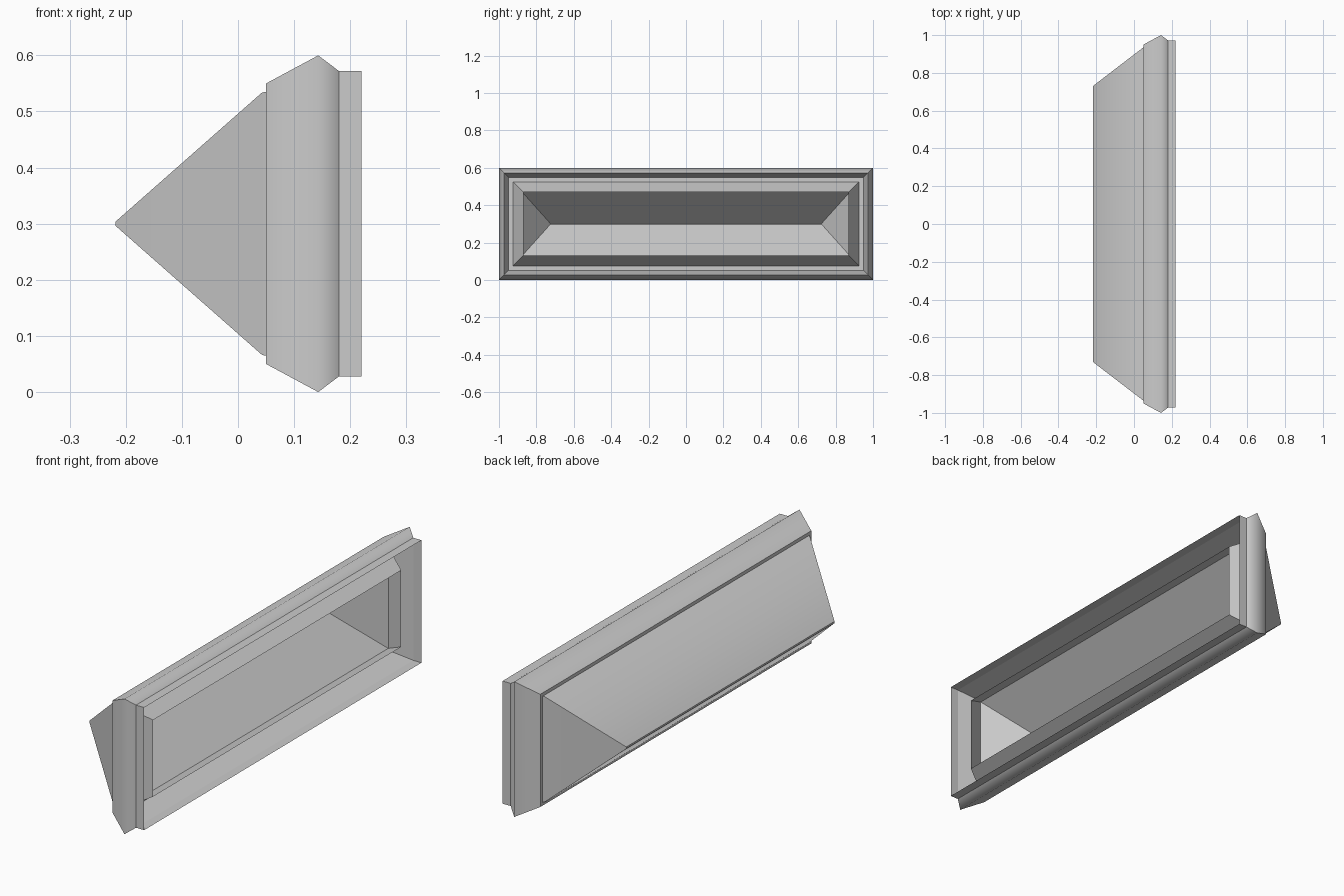
import bpy, bmesh

if "Cube" in bpy.data.objects:
    bpy.data.objects.remove(bpy.data.objects["Cube"])

MID_Z = 0.3
SPAN = 0.7  # half-length minus half-height of every frame ring


def ring(x, hz, hy=None):
    hy = hz + SPAN if hy is None else hy
    return [(x, -hy, MID_Z - hz), (x, hy, MID_Z - hz),
            (x, hy, MID_Z + hz), (x, -hy, MID_Z + hz)]


def loft(name, rings, cap=False, closed=False, soft=()):
    """Skin rectangular rings along x; soft rings are shaded smooth."""
    bm = bmesh.new()
    loops = [[bm.verts.new(p) for p in r] for r in rings]
    pairs = list(zip(loops, loops[1:]))
    if closed:
        pairs.append((loops[-1], loops[0]))
    for a, b in pairs:
        for i in range(4):
            j = (i + 1) % 4
            bm.faces.new((a[i], a[j], b[j], b[i]))
    if cap:
        bm.faces.new(loops[-1])
    bmesh.ops.recalc_face_normals(bm, faces=bm.faces)
    # Edge sharpness
    owner = {v: k for k, lp in enumerate(loops) for v in lp}
    for f in bm.faces:
        f.smooth = True
    for e in bm.edges:
        a, b = (owner[v] for v in e.verts)
        e.smooth = a == b and a in soft
    me = bpy.data.meshes.new(name)
    bm.to_mesh(me)
    bm.free()
    ob = bpy.data.objects.new(name, me)
    bpy.context.collection.objects.link(ob)
    return ob


# Outer moulding with its recessed channel
frame = [(0.05, 0.235), (0.05, 0.25), (0.143, 0.30), (0.18, 0.272),
         (0.09, 0.248), (0.09, 0.225)]
loft("outer_frame", [ring(*p) for p in frame], soft=(2,))

# Thin straight lip at the front of the moulding
loft("front_lip", [ring(0.18, 0.272), ring(0.22, 0.272)])

# Wedge back: hipped outer shell
loft("wedge_back", [ring(0.05, 0.235), ring(0.043, 0.234, 0.93),
                    ring(-0.218, 0.004, 0.73)], cap=True, soft=(1,))

# Hollow hipped recess, parallel to the shell
recess = loft("recess", [ring(0.09, 0.225), ring(-0.17, 0.002, 0.725)], cap=True)
recess.data.flip_normals()

# Thin sloping bezel standing around the recess
loft("bezel", [ring(0.09, 0.225), ring(0.192, 0.17)])
